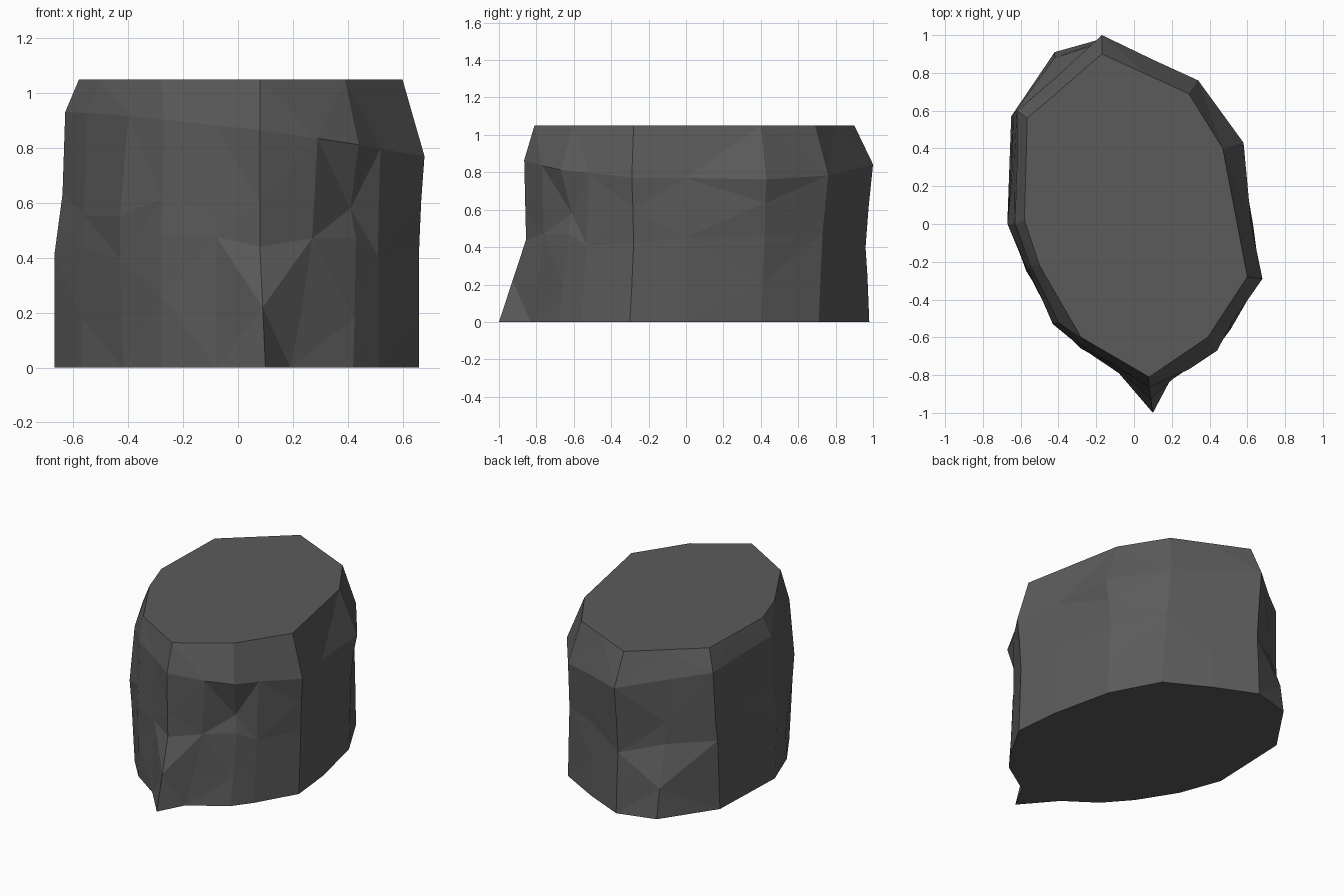
import bpy, bmesh, random
from mathutils import Vector

if "Cube" in bpy.data.objects:
    bpy.data.objects.remove(bpy.data.objects["Cube"])
random.seed(4)

# Cross-sections of the rock, counter-clockwise from the front spur
base = [(.10, -1.0), (.19, -.83), (.42, -.68), (.51, -.56), (.66, -.30), (.63, 0),
        (.54, .40), (.375, .71), (.10, .86), (-.17, .98), (-.42, .91), (-.65, .57),
        (-.66, .30), (-.67, .02), (-.57, -.25), (-.42, -.49), (-.28, -.65), (-.08, -.79)]
waist = [(.08, -.855), (.27, -.76), (.43, -.63), (.51, -.53), (.66, -.28), (.63, 0),
         (.54, .42), (.35, .73), (.10, .84), (-.17, .96), (-.40, .79), (-.64, .58),
         (-.645, .30), (-.67, 0), (-.57, -.23), (-.43, -.51), (-.28, -.66), (-.08, -.77)]
shoulder = [(.08, -.865), (.29, -.77), (.44, -.67), (.52, -.52), (.68, -.29), (.62, 0),
            (.58, .43), (.34, .76), (.10, .87), (-.17, 1.0), (-.42, .77), (-.62, .60),
            (-.62, .30), (-.63, 0), (-.55, -.22), (-.40, -.52), (-.27, -.65), (-.08, -.76)]
crown = [(.08, -.81), (.39, -.60), (.60, -.28), (.47, .40), (.29, .69),
         (-.17, .90), (-.565, .56), (-.58, .02), (-.50, -.22), (-.28, -.60)]
# Crown edges that carry an extra midpoint so it matches the other sections
split = {0, 1, 2, 4, 5, 6, 8, 9}


def blend(a, b, t):
    return [tuple(Vector(p).lerp(Vector(q), t)) for p, q in zip(a, b)]


top = []
for i, p in enumerate(crown):
    top.append(p)
    if i in split:
        top.append(tuple(Vector(p).lerp(Vector(crown[(i + 1) % len(crown)]), .5)))

low = blend(base, waist, .5)
belly = blend(waist, shoulder, .4)
belly[2] = (.41, -.61)      # chipped hollow at front right
belly[13] = (-.64, 0)
belly[15] = (-.43, -.53)
low[10] = (-.42, .88)       # swelling at back left


def height(level, i, x, y):
    if level == 4:
        return .85 - .13 * x - .03 * y
    z = (0, .22, .44, .60, 0, 1.05)[level]
    # the spur keeps a straight edge, the rest is roughened
    return z + (random.uniform(-.05, .05) if level in (1, 2, 3) and i else 0)


# Faceted rock body: stacked sections, skinned and capped
bm = bmesh.new()
rings = [[bm.verts.new((x, y, height(k, i, x, y))) for i, (x, y) in enumerate(ring)]
         for k, ring in enumerate((base, low, waist, belly, shoulder, top))]
n = len(base)
for k in range(len(rings) - 1):
    a, b = rings[k], rings[k + 1]
    for i in range(n):
        j = (i + 1) % n
        if (i + k) % 2:
            bm.faces.new((a[i], a[j], b[j]))
            bm.faces.new((a[i], b[j], b[i]))
        else:
            bm.faces.new((a[i], a[j], b[i]))
            bm.faces.new((a[j], b[j], b[i]))
bm.faces.new(rings[0][::-1])
bm.faces.new(rings[-1])
bmesh.ops.recalc_face_normals(bm, faces=bm.faces)

mesh = bpy.data.meshes.new("rock")
bm.to_mesh(mesh)
bm.free()
rock = bpy.data.objects.new("flat_topped_rock", mesh)
bpy.context.collection.objects.link(rock)

# Dark stone colour
stone = bpy.data.materials.new("dark_stone")
stone.diffuse_color = (.105, .105, .105, 1)
stone.use_nodes = True
stone.node_tree.nodes["Principled BSDF"].inputs["Base Color"].default_value = stone.diffuse_color
mesh.materials.append(stone)
